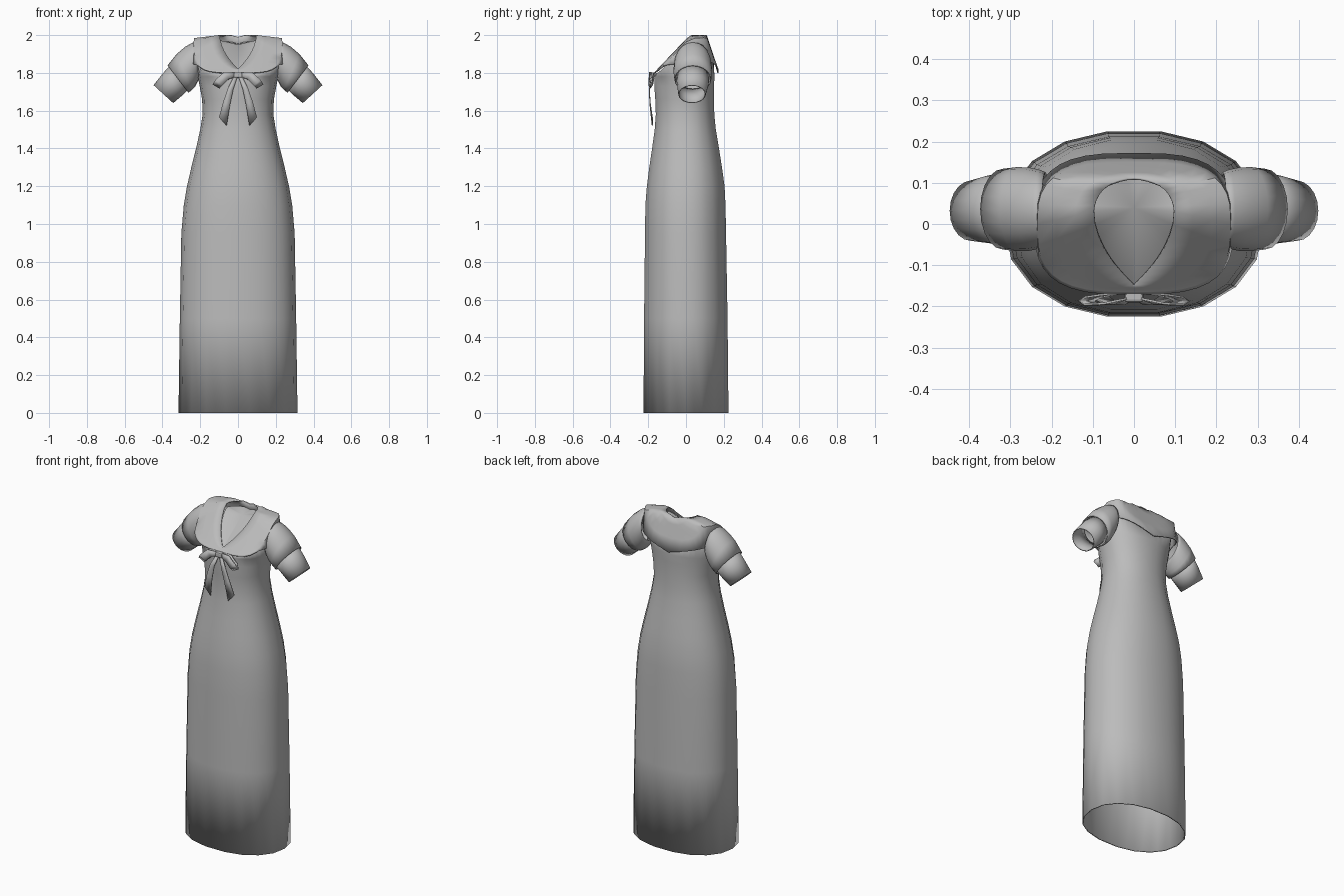
import bpy
from math import sin, cos, pi, radians

cube = bpy.data.objects.get("Cube")
if cube:
    bpy.data.objects.remove(cube, do_unlink=True)

GREY = (0.5, 0.5, 0.5, 1)
cloth = bpy.data.materials.new("grey cloth")
cloth.diffuse_color = GREY
cloth.use_nodes = True
cloth.node_tree.nodes["Principled BSDF"].inputs["Base Color"].default_value = GREY
N = 36


def finish(name, verts, faces, thick=0, mirror=False, angle=35):
    mesh = bpy.data.meshes.new(name)
    mesh.from_pydata(verts, [], faces)
    mesh.materials.append(cloth)
    ob = bpy.data.objects.new(name, mesh)
    bpy.context.collection.objects.link(ob)
    bpy.ops.object.select_all(action="DESELECT")
    ob.select_set(True)
    bpy.context.view_layer.objects.active = ob
    bpy.ops.object.shade_smooth_by_angle(angle=radians(angle))
    if mirror:
        ob.modifiers.new("mirror", "MIRROR").use_mirror_merge = False
    if thick:
        solid = ob.modifiers.new("thickness", "SOLIDIFY")
        solid.thickness, solid.offset = thick, -1
    return ob


def loft(name, rings, **opts):
    n = len(rings[0])
    faces = [(r * n + i, (r + 1) * n + i, (r + 1) * n + (i + 1) % n, r * n + (i + 1) % n)
             for r in range(len(rings) - 1) for i in range(n)]
    return finish(name, [p for ring in rings for p in ring], faces, **opts)


def power(v, e):
    return (abs(v) ** e) * (1 if v > 0 else -1)


def outline(i, hx, front, back, e):
    """Point i of a rounded plan outline, starting at the back."""
    t = 2 * pi * i / N
    y = power(cos(t), 2 / e)
    return hx * power(sin(t), 2 / e), y * (back if y > 0 else -front)


def roof(x, y):
    """Height of the shoulder slope."""
    return 2 - 1.05 * max(0, 0.02 - y) - 3 * max(0, y - 0.11) - 0.12 * max(0, abs(x) - 0.1)


def faceted_ring(z, hx, front, back):
    ring = []
    for i in range(N):
        a = outline(i - 1 + i % 2, hx, front, back, 2.2)
        b = outline(i + 1 - i % 2, hx, front, back, 2.2)
        ring.append(((a[0] + b[0]) / 2, (a[1] + b[1]) / 2, z))
    return ring


# Long skirt and bodice: height, half width, front, back
levels = [(0, .315, -.228, .228), (.5, .308, -.225, .223), (.95, .3, -.22, .215),
          (1.1, .287, -.218, .212), (1.2, .27, -.21, .207), (1.3, .247, -.197, .193),
          (1.4, .222, -.182, .177), (1.5, .2, -.168, .16), (1.58, .187, -.162, .152),
          (1.66, .19, -.165, .15), (1.73, .203, -.17, .15), (1.78, .213, -.168, .153)]
yoke = [outline(i, .235, -.165, .15, 3) for i in range(N)]
under_yoke = [(x * .97, y * .97, roof(x, y) - .012) for x, y in yoke]
loft("dress_body", [faceted_ring(*lv) for lv in levels] + [under_yoke], thick=.008)

# Sailor collar running from its free edge up to the pointed neckline
neck = []
for i in range(N):
    s, c = sin(2 * pi * i / N), cos(2 * pi * i / N)
    neck.append((.097 * s, .03 + .083 * c) if c > 0 else (.097 * s * abs(s), .03 + .18 * c))
edge = []
for x, y in yoke:
    drop = 1.8 + (.3 if y > 0 else .2) * abs(x)
    edge.append((x * 1.03, y * (1.15 if y > 0 else 1.04), min(roof(x, y) - .006, drop)))
collar = [edge, [(x, y, roof(x, y)) for x, y in yoke]]
for k in (.33, .67, 1):
    mix = [(a[0] + (b[0] - a[0]) * k, a[1] + (b[1] - a[1]) * k) for a, b in zip(yoke, neck)]
    collar.append([(x, y, roof(x, y)) for x, y in mix])
loft("sailor_collar", collar, thick=.006, angle=50)

# Panel filling the neckline
rim = [(x, y, roof(x, y) - .006 - .03 * max(0, (y + .15) / .26)) for x, y in neck]
finish("neck_panel", rim + [(0, .04, 1.95)], [(N, (i + 1) % N, i) for i in range(N)], angle=60)


# Short sleeves with a fitted cuff
def sleeve_ring(tx, tz, bx, bz, half, mid=.036, n=20):
    ring = []
    for i in range(n):
        c, s = cos(2 * pi * i / n), sin(2 * pi * i / n)
        ring.append(((tx + bx) / 2 + c * (tx - bx) / 2, mid + half * s,
                     (tz + bz) / 2 + c * (tz - bz) / 2))
    return ring


loft("sleeve", [sleeve_ring(*r) for r in [
    (.225, 1.965, .205, 1.77, .09), (.245, 1.958, .215, 1.75, .096),
    (.28, 1.938, .228, 1.725, .101), (.325, 1.9, .243, 1.71, .102),
    (.373, 1.84, .262, 1.695, .098)]], thick=.006, mirror=True)
loft("sleeve_cuff", [sleeve_ring(*r) for r in [
    (.355, 1.846, .262, 1.712, .089), (.4, 1.795, .296, 1.68, .083),
    (.447, 1.735, .343, 1.64, .073, .032)]], thick=.005, mirror=True)


# Ribbon bow: centre line with half-width offsets in x and z
def ribbon(name, rows):
    verts = []
    for x, y, z, wx, wz in rows:
        verts += [(x - wx, y, z - wz), (x + wx, y, z + wz)]
    faces = [(2 * i, 2 * i + 1, 2 * i + 3, 2 * i + 2) for i in range(len(rows) - 1)]
    finish(name, verts, faces, thick=.005, mirror=True, angle=50)


ribbon("bow_loop", [
    (.01, -.165, 1.79, 0, .012), (.06, -.168, 1.785, .012, .018), (.1, -.175, 1.75, .018, .015),
    (.117, -.187, 1.728, .019, .011), (.102, -.198, 1.748, .018, .015),
    (.06, -.195, 1.787, .012, .019), (.01, -.182, 1.79, 0, .012)])
ribbon("bow_tail", [
    (.012, -.18, 1.78, .01, 0), (.038, -.192, 1.72, .014, .003),
    (.06, -.188, 1.64, .018, .008), (.08, -.176, 1.543, .02, .022)])

bpy.ops.mesh.primitive_cube_add(size=1, location=(0, -.173, 1.788))
knot = bpy.context.object
knot.name = "bow_knot"
knot.scale = (.046, .034, .03)
bpy.ops.object.transform_apply(location=False, rotation=False)
knot.data.materials.append(cloth)
bevel = knot.modifiers.new("soft edges", "BEVEL")
bevel.width, bevel.segments = .007, 2
